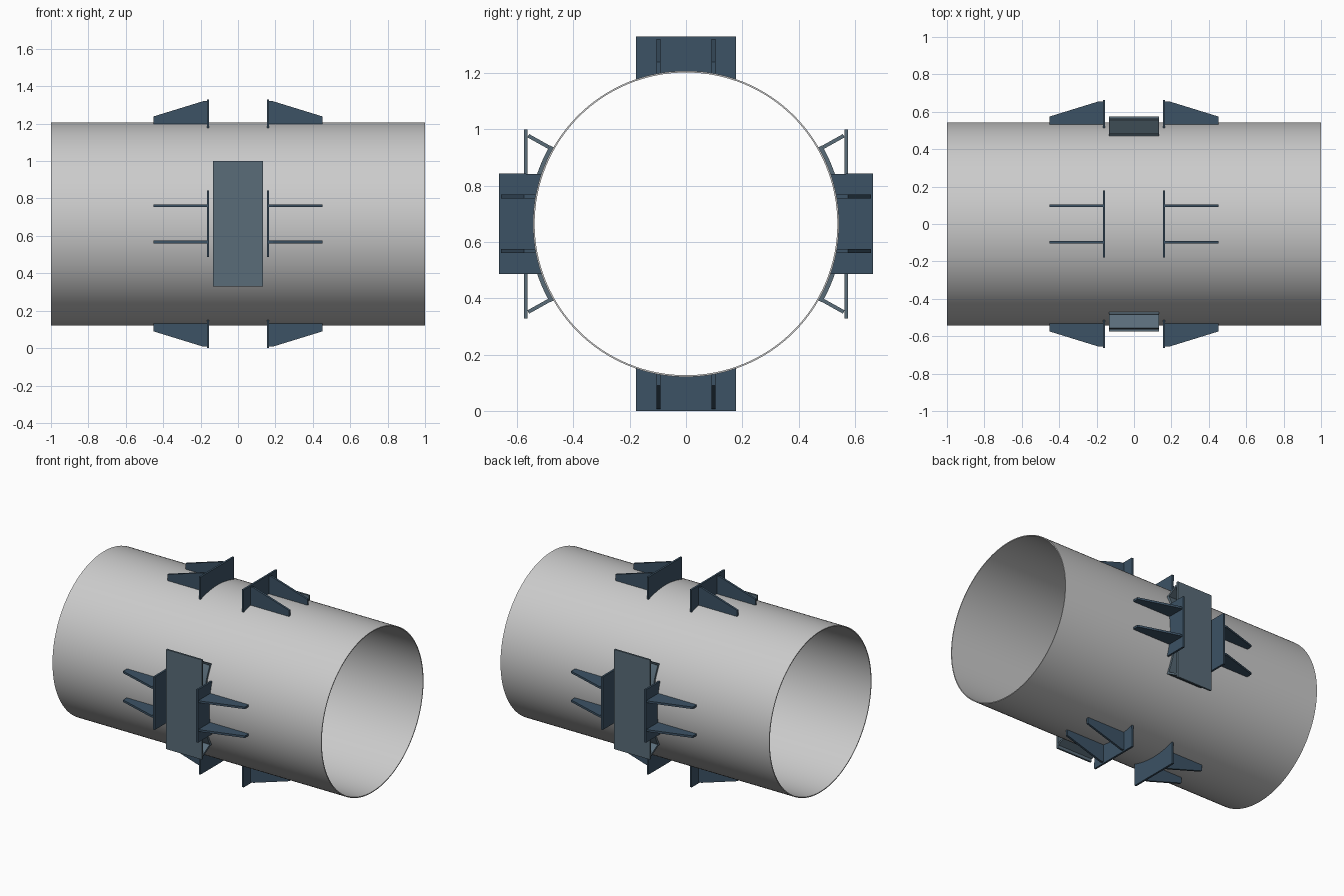
import bpy, bmesh
from math import sin, cos, radians, sqrt, tau
from mathutils import Matrix, Vector

if "Cube" in bpy.data.objects:
    bpy.data.objects.remove(bpy.data.objects["Cube"])

CZ, R, R_IN = 0.664, 0.543, 0.537      # pipe axis height and radii


def material(name, rgb):
    m = bpy.data.materials.new(name)
    m.diffuse_color = (*rgb, 1)
    m.use_nodes = True
    m.node_tree.nodes["Principled BSDF"].inputs["Base Color"].default_value = m.diffuse_color
    return m


STEEL_BLUE = material("dark_blue_steel", (0.045, 0.085, 0.13))
SLATE = material("slate_steel", (0.10, 0.15, 0.19))


def finish(bm, name, mat=None, smooth=False):
    bmesh.ops.recalc_face_normals(bm, faces=bm.faces)
    mesh = bpy.data.meshes.new(name)
    bm.to_mesh(mesh)
    bm.free()
    ob = bpy.data.objects.new(name, mesh)
    bpy.context.collection.objects.link(ob)
    if mat:
        mesh.materials.append(mat)
    if smooth:
        bpy.context.view_layer.objects.active = ob
        ob.select_set(True)
        bpy.ops.object.shade_smooth_by_angle(angle=radians(30))
        ob.select_set(False)
    return ob


def prism(name, points, push, angle, mat, mirror=False, smooth=False):
    """Extrude an outline (radial direction = +z), then turn it about the pipe axis."""
    bm = bmesh.new()
    face = bm.faces.new([bm.verts.new(p) for p in points])
    new = bmesh.ops.extrude_face_region(bm, geom=[face], use_keep_orig=True)["geom"]
    bmesh.ops.translate(bm, vec=Vector(push),
                        verts=[g for g in new if isinstance(g, bmesh.types.BMVert)])
    if mirror:
        bmesh.ops.scale(bm, vec=(-1, 1, 1), verts=bm.verts)
    turn = Matrix.Translation((0, 0, CZ)) @ Matrix.Rotation(angle, 4, 'X')
    bmesh.ops.transform(bm, matrix=turn, verts=bm.verts)
    return finish(bm, name, mat, smooth)


def arc(r, a0, a1, n):
    """Points on a circle in the y/z plane, angle measured from +z."""
    angles = [radians(a0 + (a1 - a0) * i / n) for i in range(n + 1)]
    return [(r * sin(a), r * cos(a)) for a in angles]


# Hollow pipe
bm = bmesh.new()
N = 128
rings = []
for x, r in ((-1, R), (1, R), (1, R_IN), (-1, R_IN)):
    rings.append([bm.verts.new((x, r * cos(tau * i / N), CZ + r * sin(tau * i / N)))
                  for i in range(N)])
for a, b in zip(rings, rings[1:] + rings[:1]):
    for i in range(N):
        j = (i + 1) % N
        bm.faces.new((a[i], a[j], b[j], b[i]))
finish(bm, "pipe", smooth=True)

# Four stops around the pipe, each side of the middle: saddle plate and two gussets
HALF, TOP = 0.178, 0.664
G_POS, G_T = 0.097, 0.014
for k, side in enumerate(("top", "back", "bottom", "front")):
    ang = -k * tau / 4
    for mirror in (False, True):
        end = "left" if mirror else "right"
        edge = 19.13
        outline = [(0.154, y, z) for y, z in arc(R - 0.001, -edge, edge, 16)]
        outline += [(0.154, HALF, TOP), (0.154, -HALF, TOP)]
        prism(f"{side}_{end}_stop_plate", outline, (0.013, 0, 0), ang, STEEL_BLUE, mirror)
        base = sqrt(R * R - G_POS * G_POS) - 0.002
        for n, s in enumerate((-1, 1)):
            y = s * G_POS - G_T / 2
            gusset = [(0.167, y, base), (0.453, y, base), (0.453, y, 0.574),
                      (0.187, y, 0.656), (0.167, y, 0.656)]
            prism(f"{side}_{end}_gusset_{n + 1}", gusset, (0, G_T, 0), ang,
                  STEEL_BLUE, mirror)

# Two side supports: curved pad, two radial webs and a flat outer plate
W = 0.133
for side, ang in (("back", -tau / 4), ("front", tau / 4)):
    def part(name, profile, smooth=False):
        prism(f"{side}_{name}", [(-W, y, z) for y, z in profile],
              (2 * W, 0, 0), ang, SLATE, smooth=smooth)

    part("curved_pad", arc(R, -30, 30, 24) + arc(R + 0.014, 30, -30, 24), True)
    for n, s in enumerate((-1, 1)):
        a = radians(29.2) * s
        u, v = Vector((sin(a), cos(a))), Vector((cos(a), -sin(a))) * 0.0065
        lo, hi = u * 0.557, u * 0.641
        part(f"web_{n + 1}", [lo - v, lo + v, hi + v, hi - v])
    part("outer_plate", [(-0.335, 0.562), (0.335, 0.562), (0.335, 0.574), (-0.335, 0.574)])
